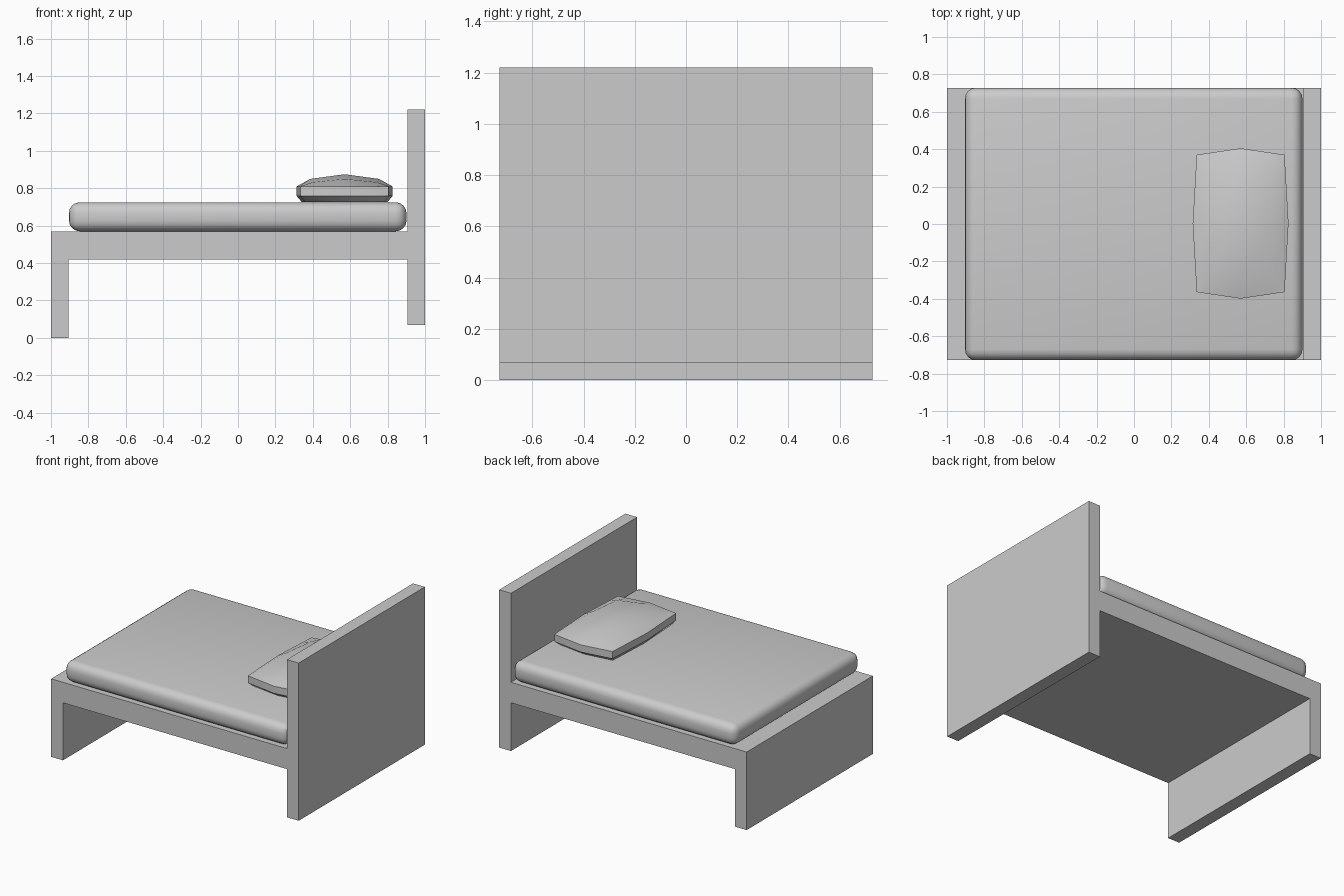
import bpy, bmesh

if "Cube" in bpy.data.objects:
    bpy.data.objects.remove(bpy.data.objects["Cube"])

HALF_W = 0.728


def make_object(name, bm):
    bmesh.ops.recalc_face_normals(bm, faces=bm.faces)
    mesh = bpy.data.meshes.new(name)
    bm.to_mesh(mesh)
    bm.free()
    ob = bpy.data.objects.new(name, mesh)
    bpy.context.collection.objects.link(ob)
    return ob


def smooth(ob, angle):
    bpy.ops.object.select_all(action='DESELECT')
    ob.select_set(True)
    bpy.context.view_layer.objects.active = ob
    bpy.ops.object.shade_smooth_by_angle(angle=angle)


# Bed frame: side profile extruded across the width
profile = [(-1, 0), (-0.905, 0), (-0.905, 0.42), (0.905, 0.42), (0.905, 0.068),
           (1, 0.068), (1, 1.22), (0.905, 1.22), (0.905, 0.57), (-1, 0.57)]
bm = bmesh.new()
face = bm.faces.new([bm.verts.new((x, -HALF_W, z)) for x, z in profile])
side = bmesh.ops.extrude_face_region(bm, geom=[face])['geom']
bmesh.ops.translate(bm, vec=(0, 2 * HALF_W, 0),
                    verts=[v for v in side if isinstance(v, bmesh.types.BMVert)])
make_object("bed_frame", bm)

# Mattress: rounded slab
bm = bmesh.new()
bmesh.ops.create_cube(bm, size=1)
for v in bm.verts:
    v.co = (v.co.x * 1.805 - 0.0015, v.co.y * 2 * HALF_W, 0.6475 + v.co.z * 0.155)
bmesh.ops.bevel(bm, geom=bm.edges[:], offset=0.058, segments=4, profile=0.5,
                affect='EDGES')
smooth(make_object("mattress", bm), 0.7)

# Pillow: bulging top, straight rim band, flattened underside
STEPS = (-1, -0.72, 0, 0.72, 1)
TOP = {0: 0.875, 1: 0.85, 2: 0.832}


def pillow_point(u, v, z):
    x = 0.57 + u * (0.235 + 0.021 * (1 - abs(v)))
    y = 0.003 + v * (0.367 + 0.035 * (1 - abs(u)))
    return x, y, z


def height(u, v, upper):
    if max(abs(u), abs(v)) == 1:
        return 0.81 if upper else 0.758
    if not upper:
        return 0.726
    return TOP[(u != 0) + (v != 0)]


bm = bmesh.new()
layers = []
for upper in (True, False):
    # The underside keeps its flat part close to the rim
    spread = 1 if upper else 1.24
    rows = []
    for u in STEPS:
        row = []
        for v in STEPS:
            su = u if abs(u) == 1 else u * spread
            sv = v if abs(v) == 1 else v * spread
            row.append(bm.verts.new(pillow_point(su, sv, height(u, v, upper))))
        rows.append(row)
    for i in range(4):
        for j in range(4):
            bm.faces.new((rows[i][j], rows[i + 1][j], rows[i + 1][j + 1], rows[i][j + 1]))
    layers.append(rows)
a, b = layers
for i in range(4):
    for k in (0, 4):
        bm.faces.new((a[i][k], a[i + 1][k], b[i + 1][k], b[i][k]))
        bm.faces.new((a[k][i], a[k][i + 1], b[k][i + 1], b[k][i]))
smooth(make_object("pillow", bm), 0.6)
